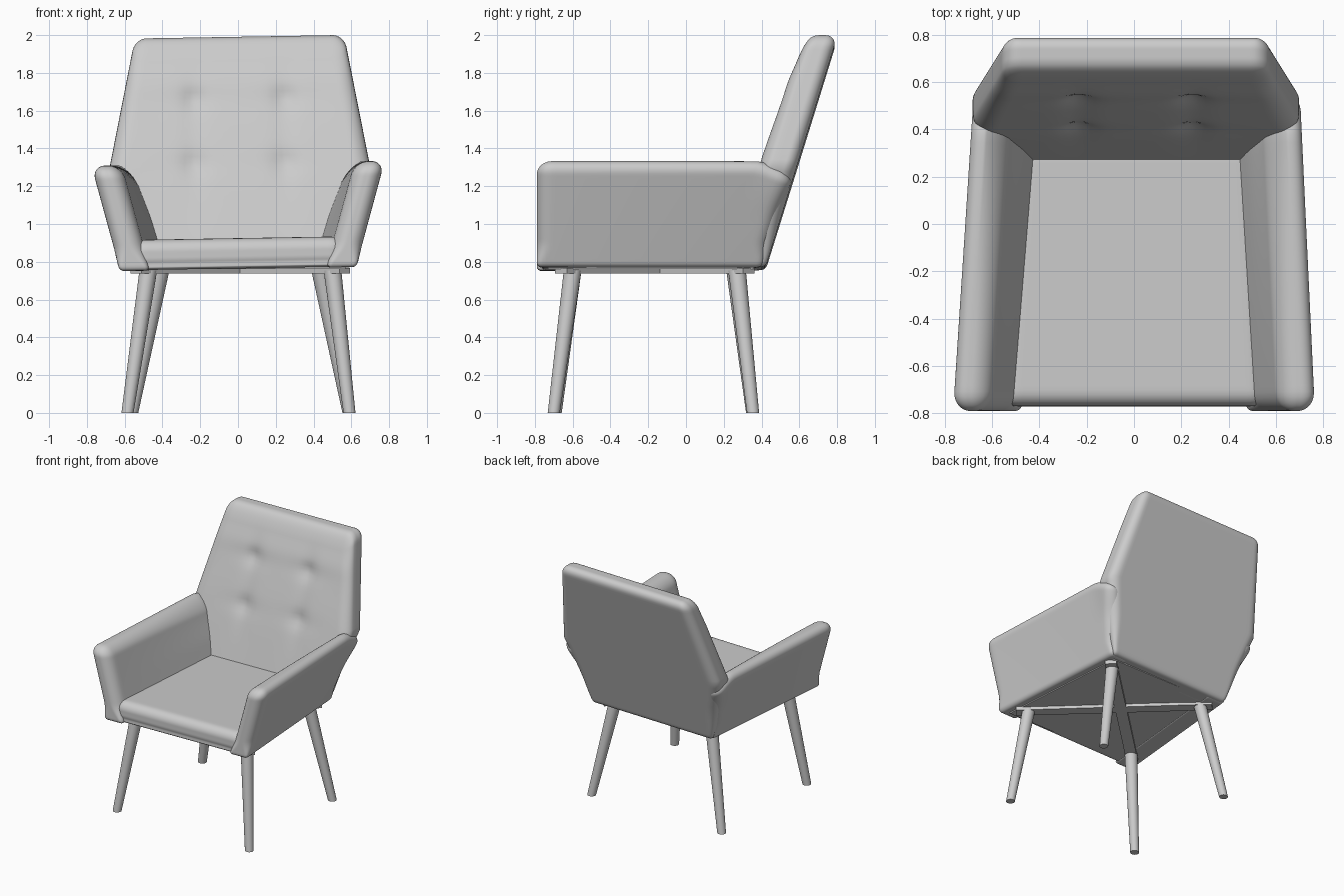
import bpy, bmesh, math
from mathutils import Vector

old = bpy.data.objects.get("Cube")
if old:
    bpy.data.objects.remove(old, do_unlink=True)

grey = bpy.data.materials.new("plain grey")
grey.use_nodes = True
colour = (0.6, 0.6, 0.6, 1)
grey.diffuse_color = colour
grey.node_tree.nodes["Principled BSDF"].inputs["Base Color"].default_value = colour

LEAN = 0.311    # backward slope of the backrest
TILT = 0.017    # slight sideways tilt of the upholstery
FLOOR = 0.765   # underside of the upholstery


def mix(a, b, t):
    return a + (b - a) * t


def ramp(a, b, value):
    t = max(0, min(1, (value - a) / (b - a)))
    return t * t * (3 - 2 * t)


def finish(name, bm, angle=40):
    bmesh.ops.recalc_face_normals(bm, faces=bm.faces)
    mesh = bpy.data.meshes.new(name)
    bm.to_mesh(mesh)
    bm.free()
    mesh.materials.append(grey)
    obj = bpy.data.objects.new(name, mesh)
    bpy.context.collection.objects.link(obj)
    bpy.ops.object.select_all(action="DESELECT")
    obj.select_set(True)
    bpy.context.view_layer.objects.active = obj
    bpy.ops.object.shade_smooth_by_angle(angle=math.radians(angle))
    return obj


def cushion(name, half, radius, low_radius, warp, cuts=40):
    """Padded box, rounded tighter at the bottom, then moved by the warp function."""
    bm = bmesh.new()
    bmesh.ops.create_cube(bm, size=2)
    bmesh.ops.subdivide_edges(bm, edges=bm.edges[:], cuts=cuts, use_grid_fill=True)
    for v in bm.verts:
        r = mix(low_radius, radius, ramp(-0.9, -0.4, v.co.z))
        # gather the grid lines towards the rounded edges
        p = [h * (0.5 * s + 0.5 * math.sin(s * math.pi / 2)) for h, s in zip(half, v.co)]
        core = Vector([max(r - h, min(h - r, c)) for h, c in zip(half, p)])
        v.co = warp(*(core + (Vector(p) - core).normalized() * r))
        v.co.z += TILT * v.co.x
    return finish(name, bm, 60)


# Backrest: six-sided slab leaning backwards, with four tufted dents
def back_width(z):
    if z < 1.3:
        return mix(0.525, 0.69, (z - FLOOR) / (1.3 - FLOOR))
    return mix(0.69, 0.552, (z - 1.3) / 0.7)


def warp_back(x, y, z):
    z += 1.378
    front = max(0, -y / 0.1) ** 2
    x *= back_width(z) / 0.6 * (1 - 0.02 * front)
    y += 0.327 + LEAN * (z - 0.78) + 0.012 * front * ramp(1.3, 1.7, z)
    # the front top edge is rolled over more softly than the rear one
    drop = 0.06 * front * ramp(1.7, 1.99, z)
    for bx in (-0.24, 0.24):
        for bz in (1.32, 1.66):
            dx, dz = x - bx, z - bz
            spot = 0.015 * math.exp(-(dx * dx + dz * dz) / 0.003)
            crease = 0.01 * math.exp(-(dx * dx / 0.004 + dz * dz / 0.03))
            fold = 0.007 * math.exp(-(dx * dx / 0.03 + dz * dz / 0.004))
            y += (spot + crease + fold) * min(front, 1)
    return Vector((x + 0.008, y, z - drop))


cushion("backrest", (0.6, 0.1, 0.613), 0.065, 0.025, warp_back, 48)


# Seat cushion: narrows towards the back
def warp_seat(x, y, z):
    f = (y + 0.55) / 1.1
    return Vector((x * mix(0.56, 0.49, f) / 0.55 + 0.012 * f, y - 0.215, z + 0.845))


cushion("seat", (0.55, 0.555, 0.08), 0.065, 0.03, warp_seat)


# Armrests: flared outwards, rear end follows the slope of the backrest
def warp_arm(side):
    def warp(x, y, z):
        z += 1.041
        t = (z - 0.78) / 0.5
        f = (y + 0.6) / 1.2
        centre = mix(0.555 + 0.135 * t, 0.46 + 0.155 * t, f)
        rear = 0.405 + LEAN * (z - 0.78)
        # the top falls away inwards and at the rear, where it meets the backrest
        inner = max(0, -x / 0.08) * f * f
        drop = (0.06 * inner + 0.06 * ramp(0.85, 1, f)) * ramp(1.0, 1.3, z)
        return Vector((side * (centre + x) + 0.012 * f, mix(-0.79, rear, f), z - drop))
    return warp


for side, label in ((1, "left"), (-1, "right")):
    cushion(label + "_armrest", (0.08, 0.6, 0.28), 0.072, 0.025, warp_arm(side))


# Underside panel closing the upholstered body
def prism(name, outline, low, high):
    bm = bmesh.new()
    face = bm.faces.new([bm.verts.new((x, y, low)) for x, y in outline])
    top = bmesh.ops.extrude_face_region(bm, geom=[face])["geom"]
    bmesh.ops.translate(bm, vec=(0, 0, high - low),
                        verts=[g for g in top if isinstance(g, bmesh.types.BMVert)])
    return finish(name, bm)


prism("underside_panel", [(-0.57, -0.73), (0.57, -0.73), (0.49, 0.36), (-0.48, 0.36)], 0.762, 0.8)

# Tapered splayed legs: top point, then foot point
LEGS = {
    "front_left": ((0.5, -0.6), (0.59, -0.7)),
    "front_right": ((-0.475, -0.6), (-0.585, -0.69)),
    "back_left": ((0.435, 0.27), (0.585, 0.355)),
    "back_right": ((-0.41, 0.26), (-0.56, 0.35)),
}
for label, (top, foot) in LEGS.items():
    bm = bmesh.new()
    bmesh.ops.create_cone(bm, cap_ends=True, segments=24, radius1=0.032, radius2=0.047, depth=1)
    for v in bm.verts:
        t = v.co.z + 0.5
        v.co = Vector((v.co.x + mix(foot[0], top[0], t), v.co.y + mix(foot[1], top[1], t), t * 0.755))
    finish(label + "_leg", bm)

# Crossed support bars joining opposite legs
for a, b in (("front_left", "back_right"), ("front_right", "back_left")):
    p, q = Vector(LEGS[a][0]), Vector(LEGS[b][0])
    d = (q - p).normalized()
    n = Vector((-d.y, d.x)) * 0.042
    p, q = p - d * 0.09, q + d * 0.09
    prism(a + "_cross_bar", [p + n, q + n, q - n, p - n], 0.738, 0.768)
